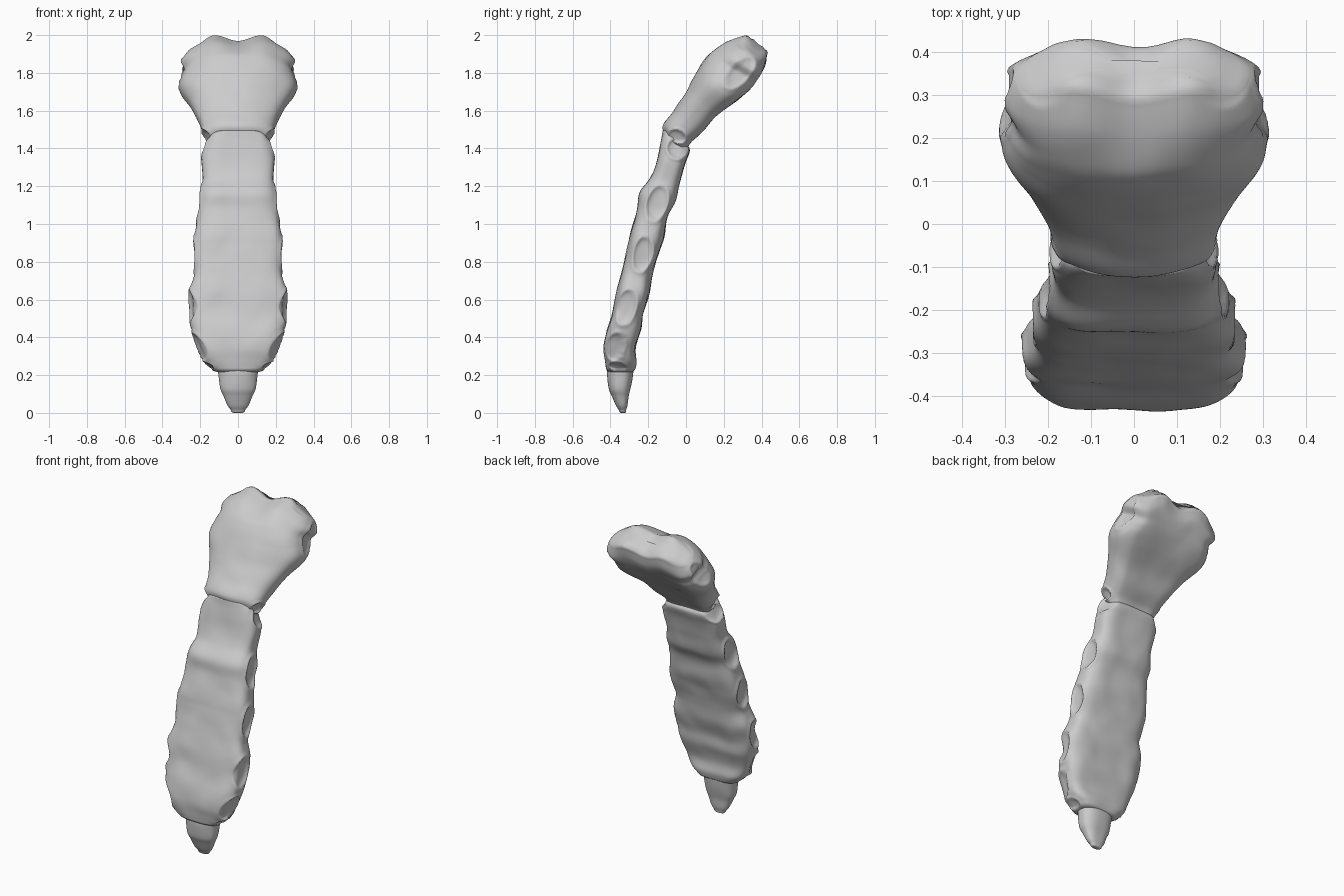
import bpy, bmesh, math
from mathutils import Vector, noise

N, SUB = 88, 12


def spline(rows):
    # Catmull-Rom through rows of (front y, front z, back y, back z, half width)
    out = []
    for i in range(len(rows) - 1):
        a, b = rows[max(i - 1, 0)], rows[i]
        c, d = rows[i + 1], rows[min(i + 2, len(rows) - 1)]
        for k in range(SUB):
            t = k / SUB
            out.append([0.5 * (2 * q + (r - p) * t + (2 * p - 5 * q + 4 * r - s) * t * t
                               + (3 * q - p - 3 * r + s) * t ** 3)
                        for p, q, r, s in zip(a, b, c, d)])
    out.append(list(rows[-1]))
    return out


def ring(row, scale, push, front, back, e):
    # flattened superellipse; front/back raise (+) or hollow (-) the mid line
    F, B = Vector((0, row[0], row[1])), Vector((0, row[2], row[3]))
    mid, half, w = (F + B) / 2, (F - B) / 2, row[4]
    pts = []
    for i in range(N):
        a = 2 * math.pi * i / N
        c, s = math.cos(a), math.sin(a)
        x = math.copysign(abs(c) ** e, c)
        n = math.copysign(abs(s) ** e, s)
        n *= 1 + (front if s > 0 else back) * max(0, 1 - (x / 0.75) ** 2)
        pts.append(mid + push + scale * (half * n + Vector((x * w, 0, 0))))
    return pts


def scoop(p, facets):
    # shallow oval rib sockets with a raised rim on both sides
    for y, z, lean, ru, rv, depth, xmin in facets:
        if abs(p.x) < xmin:
            continue
        a = math.radians(lean)
        dy, dz = p.y - y, p.z - z
        u = dy * math.sin(a) + dz * math.cos(a)
        v = dy * math.cos(a) - dz * math.sin(a)
        d = math.hypot(u / ru, v / rv)
        shift = 0.006 * math.exp(-((d - 1.05) / 0.15) ** 2)
        if d < 1:
            shift -= depth * (1 - d ** 3)
        p.x += shift if p.x > 0 else -shift


def bone(name, rows, facets=(), front=0.0, back=0.0, e=0.55, round_end=0.02, shape=None):
    path = spline(rows)
    mids = [Vector((0, (r[0] + r[2]) / 2, (r[1] + r[3]) / 2)) for r in path]
    t0, t1 = (mids[0] - mids[1]).normalized(), (mids[-1] - mids[-2]).normalized()
    caps = [(0.93, 0.55), (0.8, 0.85), (0.55, 1.0), (0.25, 1.0)]
    rings = [ring(path[0], s, t0 * h * 0.012, front, back, e) for s, h in reversed(caps)]
    rings += [ring(r, 1, Vector(), front, back, e) for r in path]
    rings += [ring(path[-1], s, t1 * h * round_end, front, back, e) for s, h in caps]
    bm = bmesh.new()
    loops = []
    for pts in rings:
        loop = []
        for p in pts:
            if shape:
                shape(p)
            scoop(p, facets)
            p += Vector((0, 1, 0)) * 0.006 * noise.noise(p * 9)
            loop.append(bm.verts.new(p))
        loops.append(loop)
    for l0, l1 in zip(loops, loops[1:]):
        for i in range(N):
            j = (i + 1) % N
            bm.faces.new((l0[i], l0[j], l1[j], l1[i]))
    bm.faces.new(loops[0])
    bm.faces.new(loops[-1])
    bmesh.ops.recalc_face_normals(bm, faces=bm.faces)
    me = bpy.data.meshes.new(name)
    bm.to_mesh(me)
    bm.free()
    ob = bpy.data.objects.new(name, me)
    bpy.context.collection.objects.link(ob)
    for f in me.polygons:
        f.use_smooth = True
    return ob


def top_notch(p):
    # central dip and sloping, hollowed shoulders on the upper edge
    up = Vector((0, 0.5, 0.866))
    h = p.dot(up)
    w = min(1, max(0, (h - 1.62) / 0.22))
    w = w * w * (3 - 2 * w)
    x = abs(p.x)
    drop = 0.045 * math.exp(-(x / 0.08) ** 2) + 0.36 * max(0, x - 0.13)
    p -= up * drop * w
    # oval hollow on each shoulder
    d = math.hypot((x - 0.215) / 0.06, (p.y - 0.35) / 0.08)
    if d < 1 and w > 0:
        p -= up * 0.018 * (1 - d * d) * w
    # side margins swept slightly back in the flared region
    k = min(1, max(0, (p.z - 1.5) / 0.2)) * min(1, max(0, (1.95 - p.z) / 0.15))
    p += Vector((0, 0.866, -0.5)) * 0.02 * (x / 0.3) ** 2 * k


# upper plate
bone("upper_plate", [
    (-0.105, 1.46, 0.01, 1.39, 0.155), (-0.118, 1.52, 0.035, 1.425, 0.182),
    (-0.06, 1.60, 0.10, 1.48, 0.205), (0.00, 1.69, 0.18, 1.57, 0.25),
    (0.05, 1.785, 0.29, 1.65, 0.307), (0.095, 1.86, 0.36, 1.71, 0.297),
    (0.14, 1.915, 0.40, 1.765, 0.283), (0.22, 1.97, 0.432, 1.83, 0.302),
    (0.30, 2.00, 0.44, 1.89, 0.265)],
    [(0.285, 1.80, 42, 0.10, 0.05, 0.012, 0.2), (-0.045, 1.465, 20, 0.035, 0.05, 0.018, 0.12)],
    front=0.04, back=-0.16, e=0.76, round_end=0.022, shape=top_notch)

# long body
bone("body_plate", [
    (-0.125, 1.495, 0.012, 1.41, 0.145), (-0.133, 1.45, 0.02, 1.385, 0.17),
    (-0.15, 1.36, 0.00, 1.32, 0.192), (-0.19, 1.25, -0.028, 1.21, 0.187),
    (-0.247, 1.17, -0.052, 1.12, 0.204), (-0.26, 1.08, -0.093, 1.04, 0.21),
    (-0.298, 0.95, -0.116, 0.92, 0.23), (-0.312, 0.88, -0.142, 0.84, 0.237),
    (-0.34, 0.76, -0.177, 0.72, 0.23), (-0.368, 0.66, -0.193, 0.62, 0.257),
    (-0.386, 0.55, -0.224, 0.52, 0.257), (-0.42, 0.44, -0.233, 0.44, 0.244),
    (-0.437, 0.35, -0.262, 0.34, 0.214), (-0.432, 0.28, -0.258, 0.27, 0.18),
    (-0.425, 0.235, -0.265, 0.235, 0.14)],
    [(-0.045, 1.40, 10, 0.055, 0.055, 0.018, 0.1), (-0.155, 1.11, 18, 0.095, 0.055, 0.02, 0.12),
     (-0.23, 0.84, 12, 0.095, 0.05, 0.02, 0.12), (-0.315, 0.56, 14, 0.095, 0.052, 0.02, 0.15),
     (-0.375, 0.35, 14, 0.075, 0.048, 0.018, 0.12), (-0.36, 0.245, 10, 0.025, 0.05, 0.012, 0.1)],
    front=-0.04, back=-0.05, e=0.6)

# lower tip
bone("lower_tip", [
    (-0.41, 0.25, -0.275, 0.25, 0.11), (-0.412, 0.20, -0.28, 0.21, 0.104),
    (-0.405, 0.13, -0.295, 0.13, 0.094), (-0.39, 0.09, -0.305, 0.085, 0.076),
    (-0.37, 0.04, -0.312, 0.04, 0.056), (-0.355, 0.016, -0.318, 0.016, 0.038)],
    front=0.05, e=0.8, round_end=0.016)
